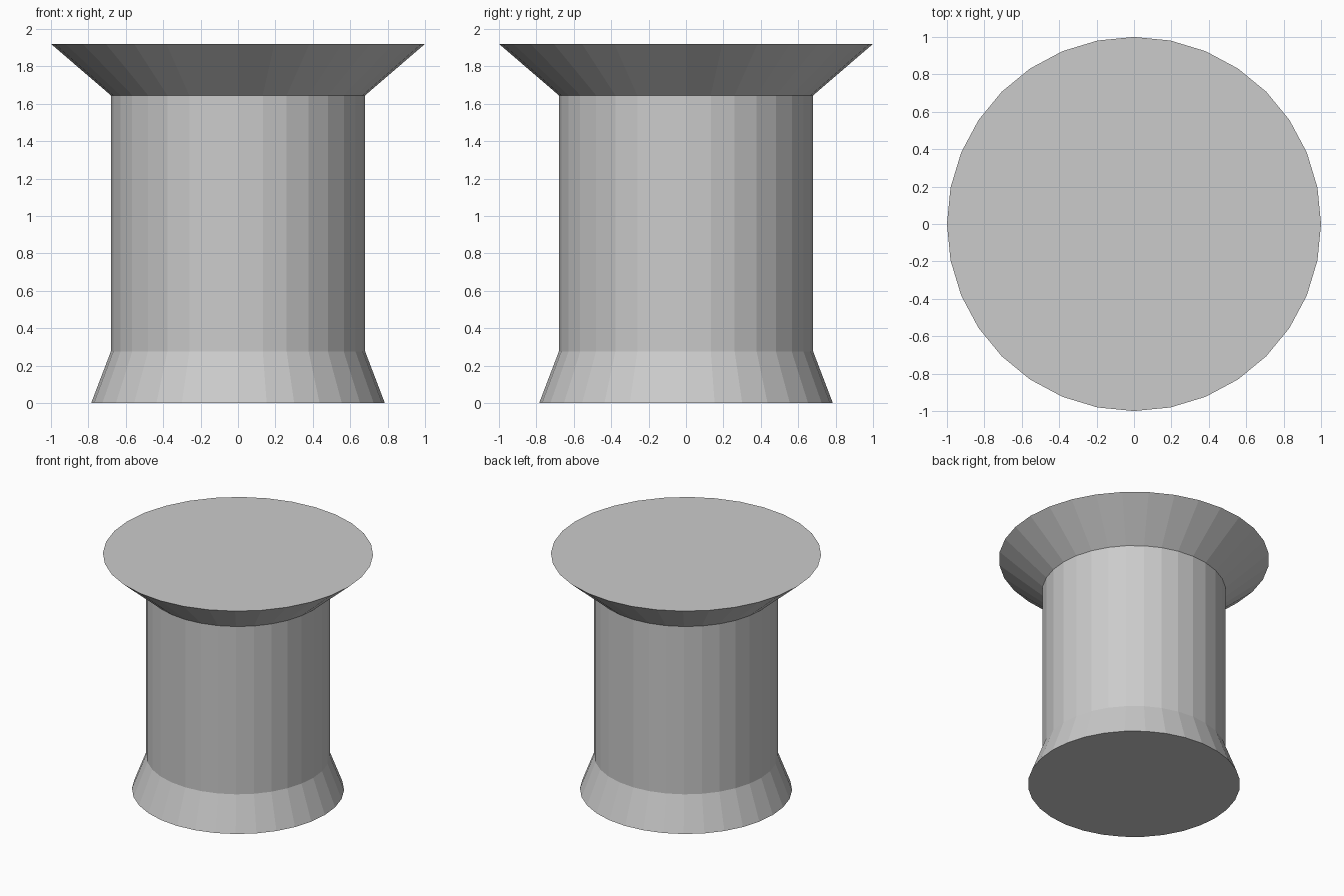
import bpy, bmesh
from math import cos, sin, tau

if "Cube" in bpy.data.objects:
    bpy.data.objects.remove(bpy.data.objects["Cube"])

SIDES = 32
# (radius, height) from flared foot to wide rim
PROFILE = [(0.785, 0.0), (0.68, 0.275), (0.68, 1.645), (1.0, 1.92)]

bm = bmesh.new()
rings = [[bm.verts.new((r * cos(tau * i / SIDES), r * sin(tau * i / SIDES), z))
          for i in range(SIDES)] for r, z in PROFILE]

# Faceted walls: foot, shaft and flared top
for low, high in zip(rings, rings[1:]):
    for i in range(SIDES):
        j = (i + 1) % SIDES
        bm.faces.new((low[i], low[j], high[j], high[i]))

# Flat underside and top
bm.faces.new(rings[0][::-1])
bm.faces.new(rings[-1])

mesh = bpy.data.meshes.new("flared_pedestal")
bm.to_mesh(mesh)
bm.free()
bpy.context.collection.objects.link(bpy.data.objects.new("flared_pedestal", mesh))
